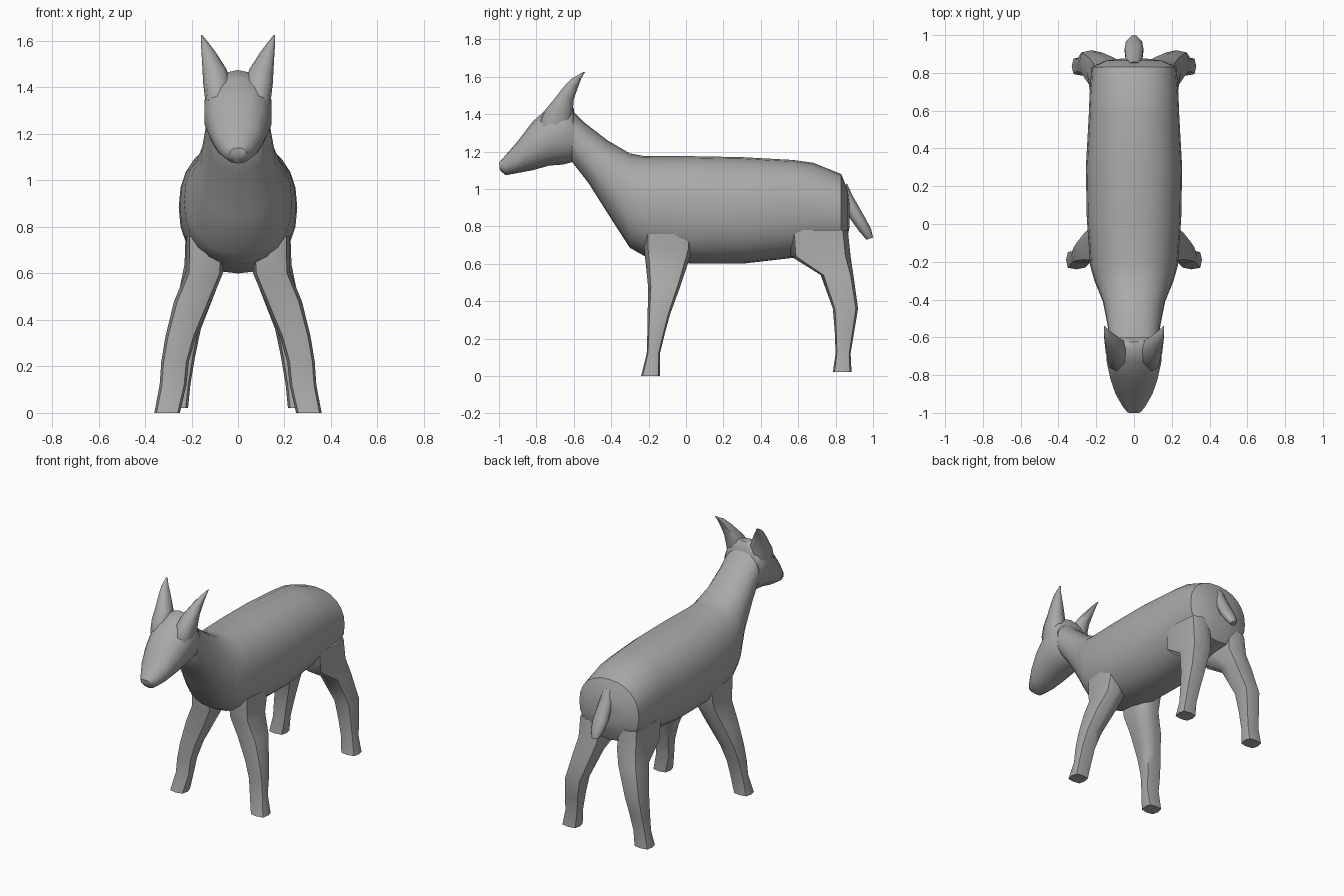
import bpy, bmesh, math
from mathutils import Vector

# One dark grey for the whole animal
grey = bpy.data.materials.new("dark_grey")
grey.diffuse_color = (0.4, 0.4, 0.4, 1)


def loft(name, sections, sides, power=1.0, mirror=False, angle=45):
    """Skin rings given as (centre, sideways half-axis, upright half-axis)."""
    bm = bmesh.new()
    rings = []
    for c, u, v in sections:
        ring = []
        for i in range(sides):
            a = 2 * math.pi * i / sides
            s, k = math.sin(a), math.cos(a)
            s = math.copysign(abs(s) ** power, s) if abs(s) > 1e-6 else 0
            k = math.copysign(abs(k) ** power, k) if abs(k) > 1e-6 else 0
            ring.append(bm.verts.new(Vector(c) + Vector(u) * s + Vector(v) * k))
        rings.append(ring)
    for a, b in zip(rings, rings[1:]):
        for i in range(sides):
            j = (i + 1) % sides
            bm.faces.new((a[i], a[j], b[j], b[i]))
    bm.faces.new(rings[0])
    bm.faces.new(rings[-1])
    bmesh.ops.recalc_face_normals(bm, faces=bm.faces)
    me = bpy.data.meshes.new(name)
    bm.to_mesh(me)
    bm.free()
    me.materials.append(grey)
    ob = bpy.data.objects.new(name, me)
    bpy.context.collection.objects.link(ob)
    bpy.ops.object.select_all(action='DESELECT')
    ob.select_set(True)
    bpy.context.view_layer.objects.active = ob
    bpy.ops.object.shade_smooth_by_angle(angle=math.radians(angle))
    if mirror:
        ob.modifiers.new("Mirror", 'MIRROR').use_mirror_merge = False
    return ob


def profile(rows):
    """Rows of top y, top z, bottom y, bottom z, half width."""
    return [((0, (ty + by) / 2, (tz + bz) / 2), (w, 0, 0),
             (0, (ty - by) / 2, (tz - bz) / 2)) for ty, tz, by, bz, w in rows]


def limb(rows):
    """Rows of z, inner x, outer x, front y, back y."""
    return [(((a + b) / 2, (f + k) / 2, z), ((b - a) / 2, 0, 0),
             (0, (k - f) / 2, 0)) for z, a, b, f, k in rows]


# Neck, chest and barrel in one skin, ending in a rounded rump
loft("body_and_neck", profile([
    (-0.62, 1.43, -0.61, 1.145, 0.13), (-0.55, 1.36, -0.52, 1.03, 0.14),
    (-0.42, 1.26, -0.40, 0.84, 0.165), (-0.30, 1.19, -0.30, 0.685, 0.21),
    (-0.22, 1.175, -0.22, 0.64, 0.232), (0.03, 1.175, 0.03, 0.60, 0.25),
    (0.30, 1.17, 0.30, 0.60, 0.255), (0.57, 1.155, 0.56, 0.63, 0.24),
    (0.68, 1.14, 0.70, 0.65, 0.235), (0.83, 1.08, 0.83, 0.67, 0.225),
    (0.865, 0.99, 0.865, 0.75, 0.15), (0.875, 0.92, 0.875, 0.80, 0.07)]), 24, 0.9)

# Head with pointed muzzle
loft("head", profile([
    (-0.60, 1.43, -0.60, 1.148, 0.134), (-0.625, 1.47, -0.62, 1.14, 0.142),
    (-0.66, 1.475, -0.66, 1.13, 0.147),
    (-0.73, 1.44, -0.73, 1.125, 0.148), (-0.82, 1.36, -0.82, 1.10, 0.128),
    (-0.90, 1.255, -0.90, 1.085, 0.1), (-0.965, 1.18, -0.965, 1.073, 0.062),
    (-1.0, 1.14, -0.995, 1.10, 0.035)]), 14, 0.9)

# Swept-back ears
loft("ears", limb([
    (1.30, 0.04, 0.135, -0.78, -0.62), (1.36, 0.035, 0.143, -0.78, -0.61),
    (1.42, 0.03, 0.15, -0.755, -0.605),
    (1.48, 0.05, 0.153, -0.705, -0.60), (1.55, 0.095, 0.157, -0.65, -0.575),
    (1.59, 0.125, 0.16, -0.61, -0.56), (1.625, 0.153, 0.16, -0.55, -0.54)]),
    8, 0.8, True, 60)

# Splayed front legs
loft("front_legs", limb([
    (0.0, 0.25, 0.36, -0.24, -0.14), (0.12, 0.222, 0.337, -0.21, -0.14),
    (0.22, 0.212, 0.33, -0.207, -0.115), (0.33, 0.18, 0.312, -0.205, -0.085),
    (0.48, 0.115, 0.275, -0.203, -0.03), (0.60, 0.065, 0.225, -0.215, 0.01),
    (0.68, 0.06, 0.222, -0.225, 0.035), (0.76, 0.07, 0.222, -0.225, 0.04)]),
    8, 0.55, True, 60)

# Hind legs with hocks
loft("hind_legs", limb([
    (0.02, 0.215, 0.33, 0.785, 0.885), (0.12, 0.205, 0.31, 0.80, 0.88),
    (0.24, 0.185, 0.30, 0.795, 0.90), (0.36, 0.16, 0.29, 0.785, 0.92),
    (0.54, 0.09, 0.25, 0.72, 0.895), (0.64, 0.06, 0.23, 0.56, 0.88),
    (0.78, 0.07, 0.225, 0.55, 0.865)]), 8, 0.55, True, 60)

# Short drooping tail
loft("tail", profile([
    (0.86, 1.03, 0.80, 0.97, 0.035), (0.89, 0.965, 0.84, 0.90, 0.045),
    (0.955, 0.85, 0.885, 0.83, 0.052), (0.99, 0.785, 0.925, 0.775, 0.045),
    (1.0, 0.74, 0.965, 0.728, 0.022)]), 10, 1.0, False, 60)
